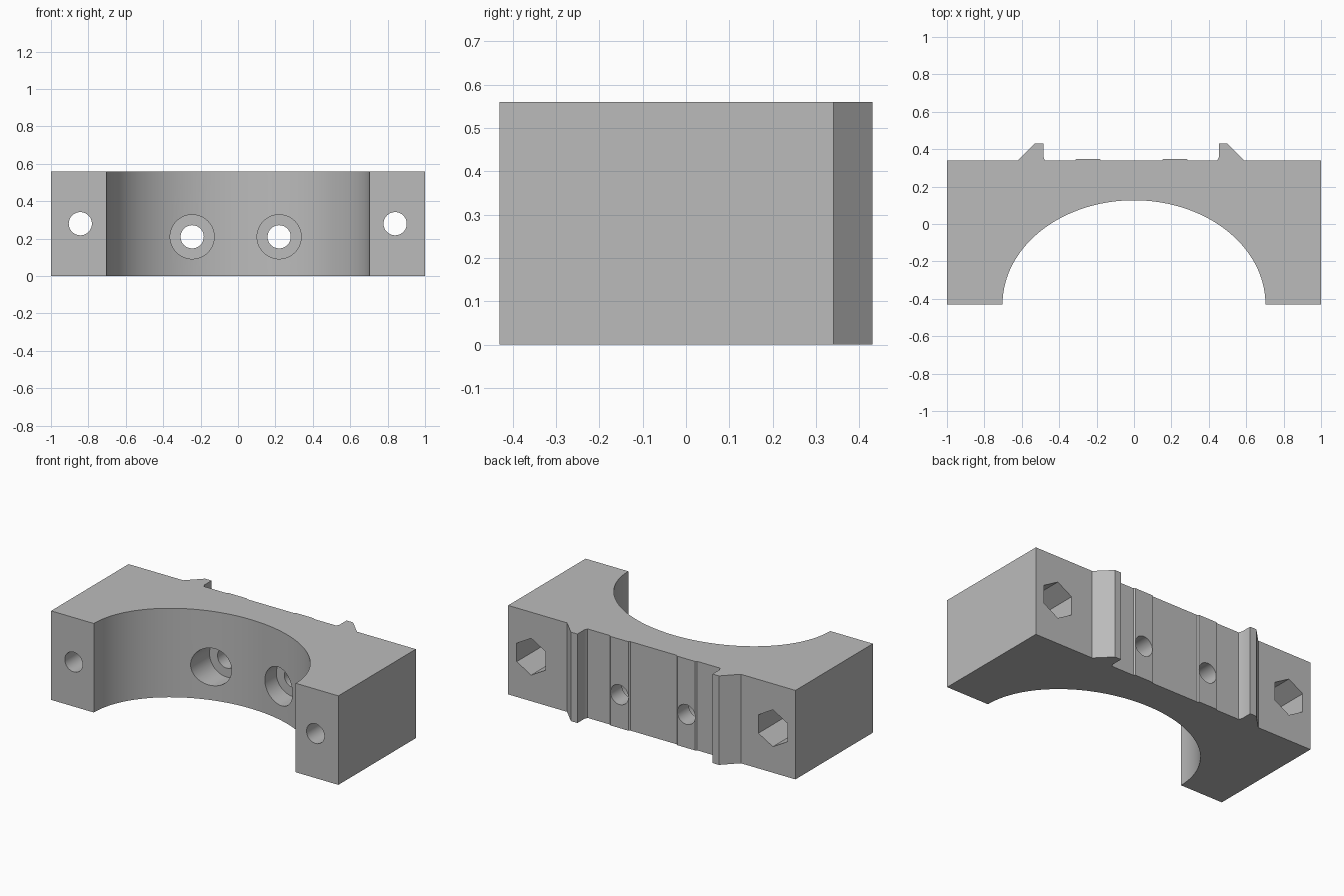
import bpy, bmesh, math

old = bpy.data.objects.get("Cube")
if old:
    bpy.data.objects.remove(old, do_unlink=True)

HEIGHT = 0.56
FRONT, BACK, TIP = -0.43, 0.34, 0.43

grey = bpy.data.materials.new("plain grey")
grey.use_nodes = True
colour = (0.5, 0.5, 0.5, 1)
grey.diffuse_color = colour
grey.node_tree.nodes["Principled BSDF"].inputs["Base Color"].default_value = colour


def extrude_profile(name, points, height):
    """Extrude an xy outline upward from z = 0."""
    bm = bmesh.new()
    face = bm.faces.new([bm.verts.new((x, y, 0)) for x, y in points])
    solid = bmesh.ops.extrude_face_region(bm, geom=[face])
    verts = [v for v in solid["geom"] if isinstance(v, bmesh.types.BMVert)]
    bmesh.ops.translate(bm, verts=verts, vec=(0, 0, height))
    bmesh.ops.recalc_face_normals(bm, faces=bm.faces)
    mesh = bpy.data.meshes.new(name)
    bm.to_mesh(mesh)
    bm.free()
    obj = bpy.data.objects.new(name, mesh)
    bpy.context.collection.objects.link(obj)
    mesh.materials.append(grey)
    return obj


def cut_bore(target, x, z, radius, y0, y1, sides=48):
    """Cut a straight bore running along y."""
    bpy.ops.mesh.primitive_cylinder_add(
        vertices=sides, radius=radius, depth=y1 - y0,
        location=(x, (y0 + y1) / 2, z), rotation=(math.pi / 2, 0, 0))
    cutter = bpy.context.object
    cutter.name = "bore_cutter"
    cutter.data.materials.append(grey)
    cutter.hide_render = True
    mod = target.modifiers.new("bore", 'BOOLEAN')
    mod.operation = 'DIFFERENCE'
    mod.solver = 'EXACT'
    mod.object = cutter
    bpy.context.view_layer.objects.active = target
    bpy.ops.object.modifier_apply(modifier=mod.name)
    bpy.data.objects.remove(cutter, do_unlink=True)


# Elliptical saddle, from left foot to right foot
STEPS = 72
saddle = []
for i in range(STEPS + 1):
    a = math.pi * i / STEPS
    saddle.append((0.703 * math.cos(a), FRONT + 0.557 * math.sin(a)))

# Back edge with a wedge-shaped rail on each side and two shallow raised pads
def rail(side, inner):
    return [(side * x, y) for x, y in (
        (inner - 0.009, BACK), (inner, BACK + 0.02), (inner, TIP),
        (inner + 0.045, TIP), (inner + 0.135, BACK))]


def pad(x0, x1):
    step = BACK + 0.008
    return [(x0, BACK), (x0 + 0.008, step), (x1 - 0.008, step), (x1, BACK)]


outline = [(-1, FRONT), (-1, BACK)]
outline += rail(-1, 0.485)[::-1]
outline += pad(-0.315, -0.175) + pad(0.15, 0.29)
outline += rail(1, 0.455)
outline += [(1, BACK), (1, FRONT)] + saddle
body = extrude_profile("saddle_clamp", outline, HEIGHT)

# Counterbored screw holes through the saddle
for x in (-0.245, 0.22):
    cut_bore(body, x, 0.21, 0.062, -0.6, 0.6)
    cut_bore(body, x, 0.21, 0.118, -0.6, 0.235)

# Bolt holes through the feet, with hexagonal nut pockets at the back
for x in (-0.843, 0.84):
    cut_bore(body, x, HEIGHT / 2, 0.062, -0.6, 0.6)
    cut_bore(body, x, HEIGHT / 2, 0.116, -0.06, 0.6, sides=6)

bpy.ops.object.select_all(action='DESELECT')
body.select_set(True)
bpy.context.view_layer.objects.active = body
bpy.ops.object.shade_smooth_by_angle(angle=math.radians(25))
